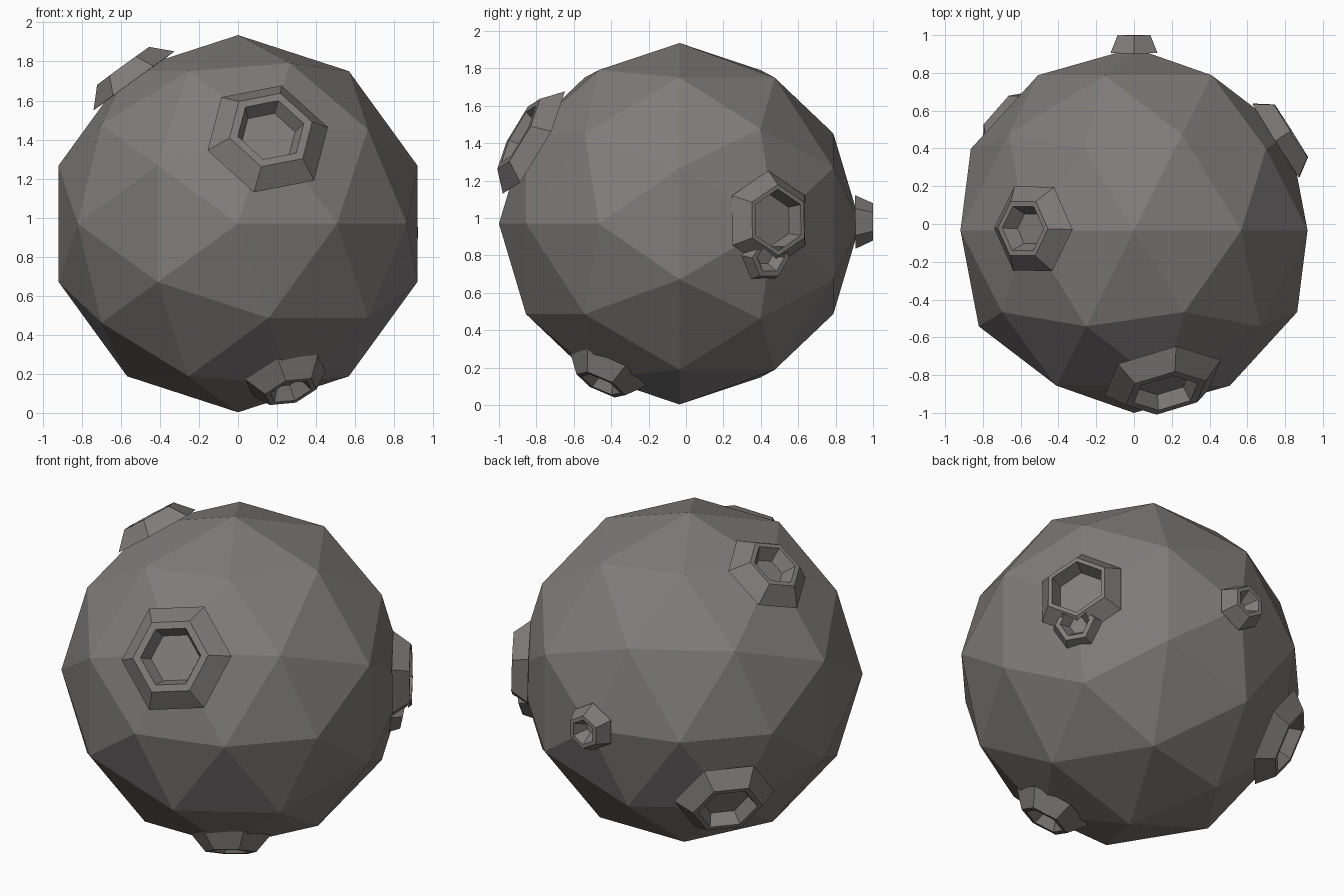
import bpy, math
from mathutils import Vector, Matrix

if "Cube" in bpy.data.objects:
    bpy.data.objects.remove(bpy.data.objects["Cube"])

CENTRE = Vector((0, -0.034, 0.969))
RADIUS = 0.966

rock = bpy.data.materials.new("warm_grey_rock")
rock.diffuse_color = (0.215, 0.202, 0.196, 1)
rock.use_nodes = True
rock.node_tree.nodes["Principled BSDF"].inputs["Base Color"].default_value = rock.diffuse_color

# Faceted body, pole turned to the front
bpy.ops.mesh.primitive_ico_sphere_add(subdivisions=2, radius=RADIUS,
                                      location=CENTRE, rotation=(math.pi / 2, 0, 0))
body = bpy.context.object
body.name = "asteroid_body"
bpy.ops.object.transform_apply(location=True, rotation=True, scale=True)
body.data.materials.append(rock)


def frustum(name, direction, roll, d0, r0, d1, r1):
    """Six-sided frustum along a direction, between two distances from the centre."""
    n = Vector(direction).normalized()
    u = Vector((0, 0, 1)).cross(n).normalized()
    v = n.cross(u)
    a = math.radians(roll)
    ring = lambda d, r: [CENTRE + n * d + (u * math.cos(a + k * math.pi / 3)
                         + v * math.sin(a + k * math.pi / 3)) * r for k in range(6)]
    faces = [tuple(range(5, -1, -1)), tuple(range(6, 12))]
    faces += [(k, (k + 1) % 6, (k + 1) % 6 + 6, k + 6) for k in range(6)]
    mesh = bpy.data.meshes.new(name)
    mesh.from_pydata(ring(d0, r0) + ring(d1, r1), [], faces)
    mesh.materials.append(rock)
    ob = bpy.data.objects.new(name, mesh)
    bpy.context.collection.objects.link(ob)
    ob.hide_render = True
    return ob


def combine(tool, operation):
    mod = body.modifiers.new("crater", 'BOOLEAN')
    mod.operation, mod.object, mod.solver = operation, tool, 'EXACT'
    bpy.context.view_layer.objects.active = body
    bpy.ops.object.modifier_apply(modifier=mod.name)
    bpy.data.objects.remove(tool)


# direction, roll, base radius, rim radius, hole radius, floor radius, rim distance, floor distance
craters = [
    ((0.17, -0.87, 0.485), 12, 0.32, 0.225, 0.18, 0.145, 1.00, 0.925),   # front
    ((0.27, -0.42, -0.86), 10, 0.22, 0.145, 0.115, 0.07, 0.995, 0.925),  # underside
    ((-0.588, 0.01, 0.808), 30, 0.25, 0.165, 0.135, 0.09, 1.00, 0.925),  # upper left
    ((0.0, 1.0, 0.01), 30, 0.14, 0.10, 0.075, 0.03, 1.034, 0.96),        # back
    ((0.845, 0.535, 0.02), 30, 0.26, 0.19, 0.165, 0.14, 0.985, 0.90),    # right
    ((0.85, 0.51, -0.19), 0, 0.16, 0.115, 0.085, 0.05, 0.965, 0.90),     # small, overlapping right
    ((-0.67, 0.585, -0.455), 0, 0.28, 0.20, 0.17, 0.135, 1.00, 0.925),   # back left
]

# Raised rims first, then the bowls cut out of them
for d, roll, base, rim, hole, floor, top, bottom in craters:
    low = top - 0.075
    slope = (base - rim) / 0.075
    combine(frustum("rim", d, roll, low - 0.02, base + slope * 0.02 * 0.3, top, rim), 'UNION')
for d, roll, base, rim, hole, floor, top, bottom in craters:
    grow = (hole - floor) / (top - bottom) * 0.02
    combine(frustum("bowl", d, roll, bottom, floor, top + 0.02, hole + grow), 'DIFFERENCE')

# One flat colour, flat faces
body.data.materials.clear()
body.data.materials.append(rock)
for p in body.data.polygons:
    p.material_index = 0
    p.use_smooth = False
